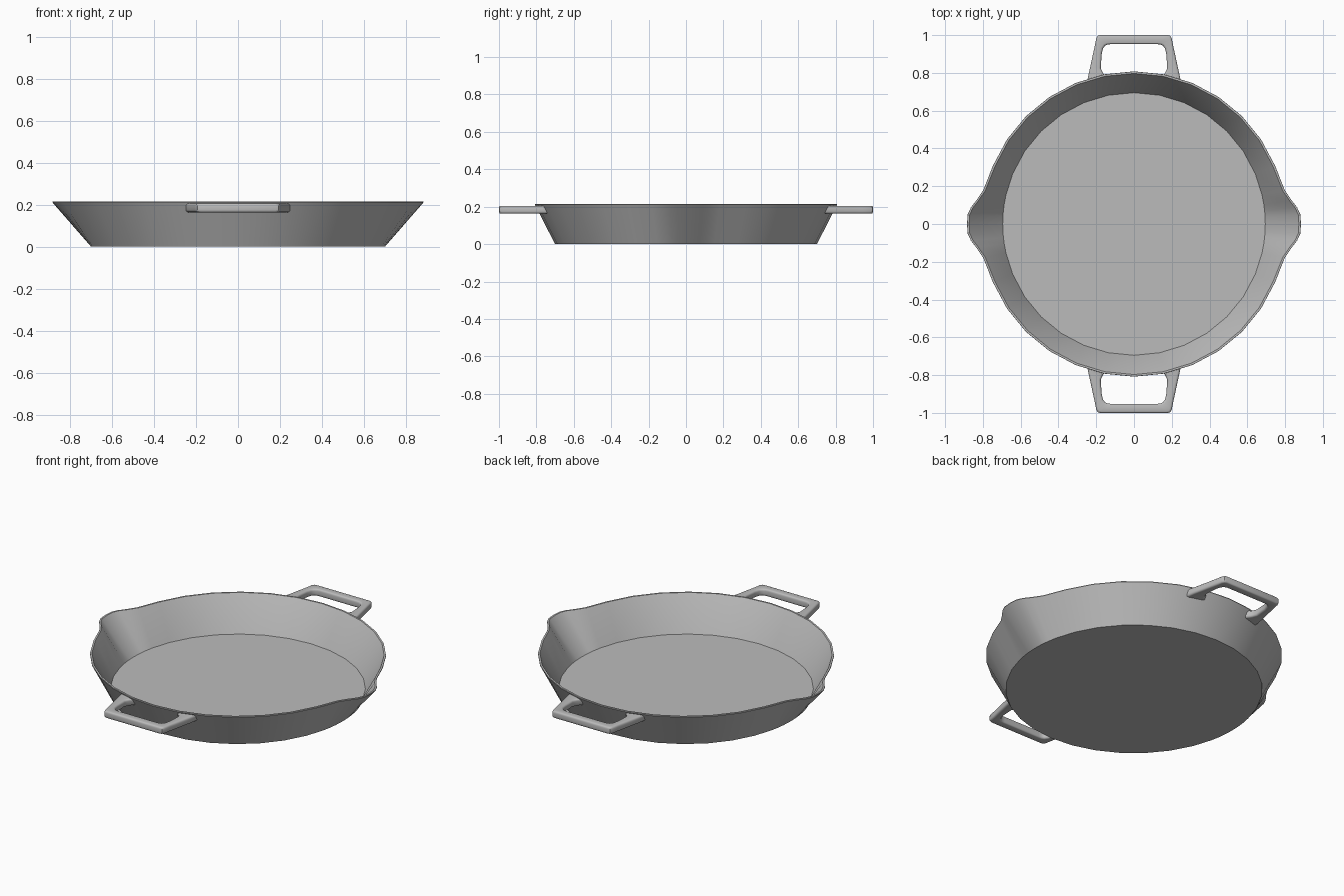
import bpy, bmesh
from math import radians, cos, sin, pi
from mathutils import Vector

cube = bpy.data.objects.get("Cube")
if cube:
    bpy.data.objects.remove(cube)

# Single cast metal colour
metal = bpy.data.materials.new("grey metal")
metal.use_nodes = True
grey = (0.5, 0.5, 0.5, 1)
metal.diffuse_color = grey
shader = metal.node_tree.nodes["Principled BSDF"]
shader.inputs["Base Color"].default_value = grey
shader.inputs["Roughness"].default_value = 0.6


def skin(name, rings, closed, angle):
    """Join consecutive rings with quads, cap both ends, shade smooth."""
    bm = bmesh.new()
    loops = [[bm.verts.new(p) for p in ring] for ring in rings]
    for a, b in zip(loops, loops[1:]):
        for i in range(len(a)):
            j = (i + 1) % len(a)
            bm.faces.new((a[i], a[j], b[j], b[i]))
    if closed:
        bm.faces.new(loops[0][::-1])
        bm.faces.new(loops[-1])
    bmesh.ops.recalc_face_normals(bm, faces=bm.faces)
    mesh = bpy.data.meshes.new(name)
    bm.to_mesh(mesh)
    bm.free()
    mesh.materials.append(metal)
    obj = bpy.data.objects.new(name, mesh)
    bpy.context.collection.objects.link(obj)
    bpy.ops.object.select_all(action='DESELECT')
    obj.select_set(True)
    bpy.context.view_layer.objects.active = obj
    bpy.ops.object.shade_smooth_by_angle(angle=radians(angle))
    return obj


# Pan: round base, flared wall, a pouring lip on each side
RIM = 0.81
quarter = [(0, 0.886), (3.3, 0.884), (5.8, 0.870), (8.5, 0.846), (12.7, 0.82)]
quarter += [(k * 11.25, RIM) for k in range(2, 9)]
half = quarter + [(180 - a, r) for a, r in quarter[-2::-1]]
outline = half + [(a + 180, r) for a, r in half[1:-1]]


def pan_ring(base, lip, z):
    """lip is None for a plain circle, otherwise an offset from the rim."""
    ring = []
    for a, r in outline:
        rad = base if lip is None else r + lip
        ring.append((rad * cos(radians(a)), rad * sin(radians(a)), z))
    return ring


skin("pan_body", [
    pan_ring(0.70, None, 0),
    pan_ring(0, -0.002, 0.211),
    pan_ring(0, -0.003, 0.215),
    pan_ring(0, -0.013, 0.215),
    pan_ring(0, -0.016, 0.211),
    pan_ring(0.695, None, 0.012),
], True, 35)

# Handles: rounded section swept along outer and inner outlines
pairs = [((0.250, 0.752), (0.135, 0.781)),
         ((0.241, 0.790), (0.163, 0.796)),
         ((0.232, 0.830), (0.176, 0.825)),
         ((0.217, 0.900), (0.171, 0.900)),
         ((0.207, 0.945), (0.164, 0.930)),
         ((0.200, 0.982), (0.152, 0.945)),
         ((0.193, 0.996), (0.138, 0.951)),
         ((0.180, 1.000), (0.120, 0.952))]
pairs += [((-a[0], a[1]), (-b[0], b[1])) for a, b in reversed(pairs)]
Z_MID, H, ROUND = 0.184, 0.021, 0.012


def handle_section(outer, inner, at_wall):
    o, i = Vector(outer), Vector(inner)
    mid, axis = (o + i) / 2, (o - i).normalized()
    w = (o - i).length / 2
    ring = []
    for q in range(4):
        su = 1 if q in (0, 3) else -1
        sz = 1 if q < 2 else -1
        for step in range(4):
            t = pi / 2 * (q + step / 3)
            p = mid + axis * (su * (w - ROUND) + ROUND * cos(t))
            z = Z_MID + sz * (H - ROUND) + ROUND * sin(t)
            # the ends slope to sit against the flared wall
            y = p.y - (0.205 - z) * 0.5 if at_wall else p.y
            ring.append((p.x, y, z))
    return ring


last = len(pairs) - 1
sections = [handle_section(o, i, n in (0, last)) for n, (o, i) in enumerate(pairs)]
for name, side in (("front_handle", -1), ("back_handle", 1)):
    skin(name, [[(x, side * y, z) for x, y, z in ring] for ring in sections], True, 40)
